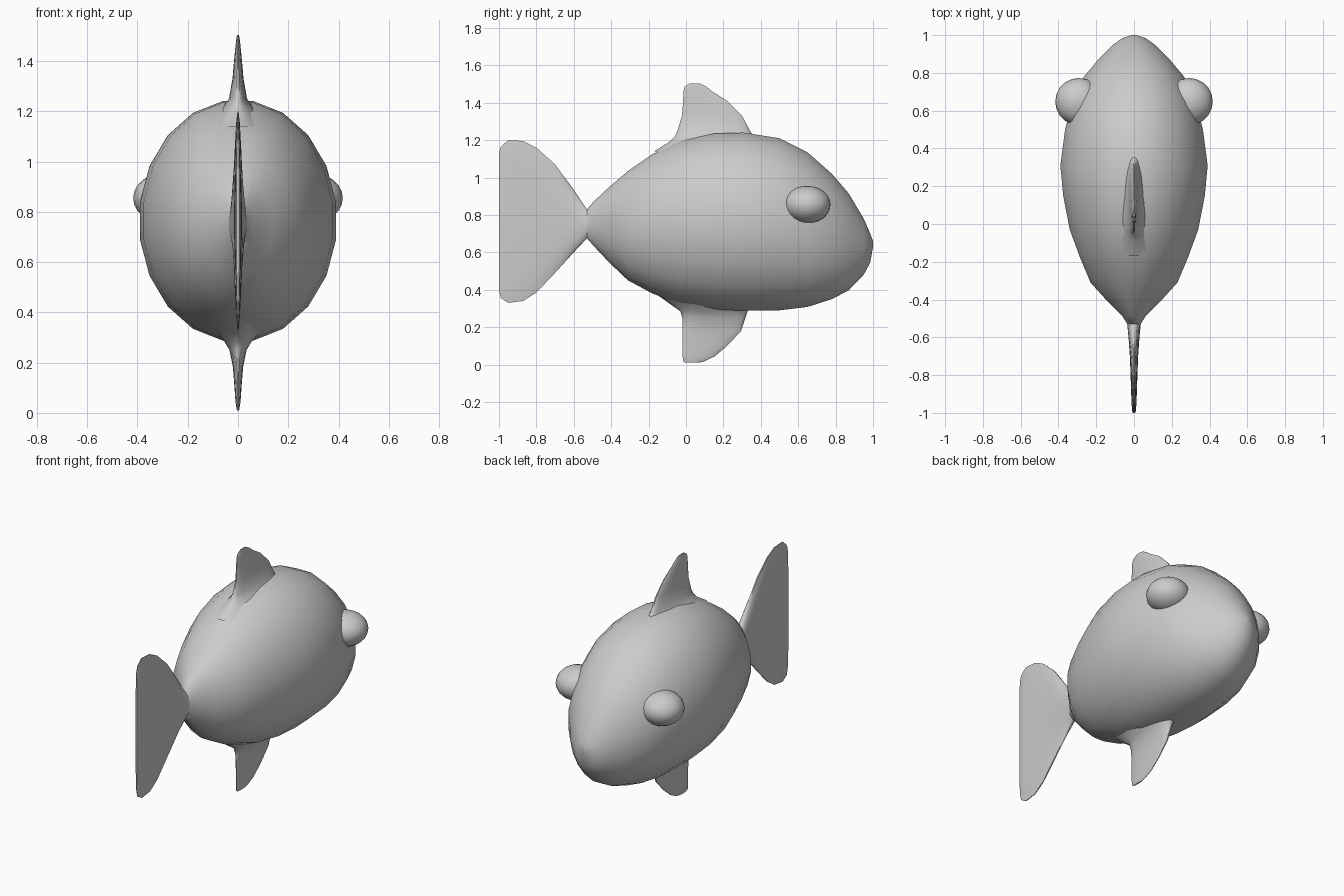
import bpy, bmesh, math

grey = bpy.data.materials.new("soft_grey")
grey.diffuse_color = (0.6, 0.6, 0.6, 1)


def finish(ob, angle=50):
    ob.data.materials.clear()
    ob.data.materials.append(grey)
    bpy.ops.object.select_all(action='DESELECT')
    ob.select_set(True)
    bpy.context.view_layer.objects.active = ob
    bpy.ops.object.shade_smooth_by_angle(angle=math.radians(angle))


def loft(name, stations, axis, n=20):
    """Skin elliptical rings (position, low, high, half width) along y or z."""
    bm = bmesh.new()
    grow = 1 / math.cos(math.pi / n)
    rings = []
    for pos, low, high, width in stations:
        ring = []
        for i in range(n):
            a = 2 * math.pi * (i + 0.5) / n
            x = width * grow * math.cos(a)
            t = (low + high) / 2 + (high - low) / 2 * grow * math.sin(a)
            ring.append(bm.verts.new((x, pos, t) if axis == 'y' else (x, t, pos)))
        rings.append(ring)
    for r, s in zip(rings, rings[1:]):
        for i in range(n):
            j = (i + 1) % n
            bm.faces.new((r[i], r[j], s[j], s[i]))
    bm.faces.new(rings[0])
    bm.faces.new(rings[-1])
    bmesh.ops.recalc_face_normals(bm, faces=bm.faces)
    mesh = bpy.data.meshes.new(name)
    bm.to_mesh(mesh)
    bm.free()
    ob = bpy.data.objects.new(name, mesh)
    bpy.context.collection.objects.link(ob)
    finish(ob)


# Body, from the tail root to the nose
loft("body", [
    (-0.53, 0.675, 0.83, 0.035), (-0.49, 0.63, 0.875, 0.06),
    (-0.41, 0.545, 0.95, 0.14), (-0.31, 0.45, 1.035, 0.23),
    (-0.18, 0.38, 1.125, 0.285), (-0.03, 0.325, 1.195, 0.34),
    (0.15, 0.295, 1.235, 0.375), (0.31, 0.288, 1.24, 0.39),
    (0.50, 0.29, 1.21, 0.365), (0.65, 0.308, 1.135, 0.325),
    (0.78, 0.35, 1.02, 0.265), (0.87, 0.397, 0.915, 0.19),
    (0.95, 0.48, 0.78, 0.11), (0.985, 0.545, 0.70, 0.06),
    (1.0, 0.63, 0.66, 0.012)], 'y')

# Tail fin, a thin flaring blade
loft("tail_fin", [
    (-1.0, 0.40, 1.13, 0.006), (-0.99, 0.355, 1.165, 0.010),
    (-0.95, 0.33, 1.20, 0.013), (-0.87, 0.34, 1.195, 0.016),
    (-0.80, 0.385, 1.16, 0.018), (-0.70, 0.49, 1.07, 0.022),
    (-0.60, 0.60, 0.935, 0.029), (-0.53, 0.675, 0.83, 0.036),
    (-0.46, 0.69, 0.82, 0.045)], 'y')

# Back fin, flaring where it meets the body
loft("back_fin", [
    (1.14, -0.17, 0.42, 0.13), (1.19, -0.09, 0.39, 0.085),
    (1.22, -0.06, 0.36, 0.058), (1.25, -0.045, 0.342, 0.036),
    (1.33, -0.022, 0.30, 0.022), (1.41, -0.015, 0.22, 0.015),
    (1.46, -0.014, 0.14, 0.010), (1.485, -0.008, 0.11, 0.007),
    (1.503, 0.02, 0.075, 0.004)], 'z')

# Belly fin
loft("belly_fin", [
    (0.01, -0.005, 0.07, 0.004), (0.018, -0.016, 0.10, 0.006),
    (0.045, -0.018, 0.155, 0.010), (0.10, -0.018, 0.22, 0.014),
    (0.18, -0.018, 0.295, 0.020), (0.25, -0.02, 0.318, 0.034),
    (0.285, -0.03, 0.33, 0.055), (0.32, -0.08, 0.36, 0.085),
    (0.37, -0.15, 0.42, 0.13)], 'z')

# Eyes, bulging from both sides of the head
for side, name in ((1, "right_eye"), (-1, "left_eye")):
    bpy.ops.mesh.primitive_uv_sphere_add(segments=20, ring_count=12, radius=1,
                                         location=(side * 0.292, 0.648, 0.855))
    eye = bpy.context.object
    eye.name = name
    eye.scale = (0.125, 0.125, 0.10)
    finish(eye, 60)
